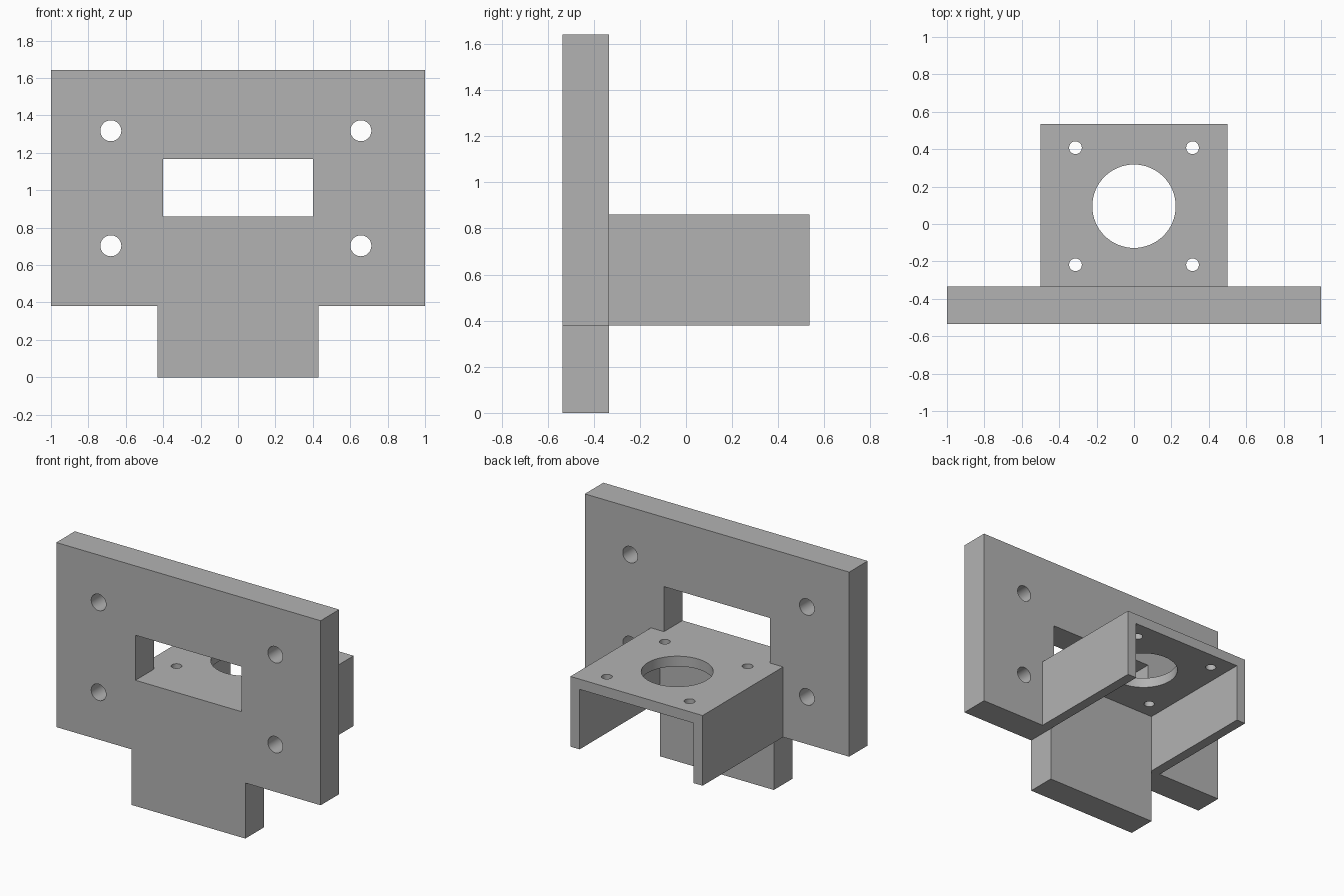
import bpy
import bmesh
from mathutils import Matrix, Vector

default = bpy.data.objects.get("Cube")
if default:
    bpy.data.objects.remove(default, do_unlink=True)

GREY = (0.45, 0.45, 0.45, 1.0)
grey = bpy.data.materials.new("plain grey")
grey.use_nodes = True
grey.diffuse_color = GREY
grey.node_tree.nodes["Principled BSDF"].inputs["Base Color"].default_value = GREY

# Shared dimensions
FRONT, PLATE_BACK, BACK = -0.535, -0.335, 0.535
SHOULDER, SHELF_TOP, TOP = 0.38, 0.86, 1.642
TAB, SHELF, WALL = 0.43, 0.5, 0.07


def make_object(name, bm):
    bmesh.ops.recalc_face_normals(bm, faces=bm.faces)
    mesh = bpy.data.meshes.new(name)
    bm.to_mesh(mesh)
    bm.free()
    mesh.materials.append(grey)
    obj = bpy.data.objects.new(name, mesh)
    bpy.context.collection.objects.link(obj)
    return obj


def extrude_profile(name, half, y0, y1):
    """Mirror a half profile in x, z about x = 0 and extrude it along y."""
    points = half + [(-x, z) for x, z in reversed(half)]
    bm = bmesh.new()
    face = bm.faces.new([bm.verts.new((x, y0, z)) for x, z in points])
    result = bmesh.ops.extrude_face_region(bm, geom=[face])
    verts = [v for v in result["geom"] if isinstance(v, bmesh.types.BMVert)]
    bmesh.ops.translate(bm, verts=verts, vec=(0, y1 - y0, 0))
    return make_object(name, bm)


def add_drill(bm, centre, radius, axis, sides=48):
    turn = Vector((0, 0, 1)).rotation_difference(Vector(axis)).to_matrix().to_4x4()
    bmesh.ops.create_cone(bm, cap_ends=True, segments=sides, radius1=radius,
                          radius2=radius, depth=0.4,
                          matrix=Matrix.Translation(centre) @ turn)


def cut(obj, bm):
    """Subtract the cutter, then smooth the round bores only."""
    cutter = make_object(obj.name + "_cutter", bm)
    cutter.hide_render = True
    mod = obj.modifiers.new("holes", "BOOLEAN")
    mod.operation = "DIFFERENCE"
    mod.solver = "EXACT"
    mod.object = cutter
    bpy.ops.object.select_all(action="DESELECT")
    bpy.context.view_layer.objects.active = obj
    obj.select_set(True)
    bpy.ops.object.modifier_apply(modifier=mod.name)
    bpy.data.objects.remove(cutter, do_unlink=True)
    bpy.ops.object.shade_smooth_by_angle(angle=0.5)


# Upright plate with a lower tab, a window and four mounting holes
plate = extrude_profile("mounting_plate", [
    (TAB, 0), (TAB, SHOULDER), (1, SHOULDER), (1, TOP)], FRONT, PLATE_BACK)
plate_y = (FRONT + PLATE_BACK) / 2
holes = bmesh.new()
bmesh.ops.create_cube(holes, size=1, matrix=Matrix.Translation((0, plate_y, 1.014))
                      @ Matrix.Diagonal((0.802, 0.4, 0.308, 1)))
for x in (-0.68, 0.657):
    for z in (0.703, 1.318):
        add_drill(holes, (x, plate_y, z), 0.056, (0, 1, 0))
cut(plate, holes)

# Channel-shaped motor shelf with a large bore and four screw holes
inner, under = SHELF - WALL, SHELF_TOP - WALL
shelf = extrude_profile("motor_shelf", [
    (inner, under), (inner, SHOULDER), (SHELF, SHOULDER), (SHELF, SHELF_TOP)],
    PLATE_BACK, BACK)
bore_y, spacing = 0.095, 0.313
holes = bmesh.new()
add_drill(holes, (0, bore_y, SHELF_TOP), 0.223, (0, 0, 1), 64)
for x in (-spacing, spacing):
    for y in (bore_y - spacing, bore_y + spacing):
        add_drill(holes, (x, y, SHELF_TOP), 0.034, (0, 0, 1), 32)
cut(shelf, holes)
